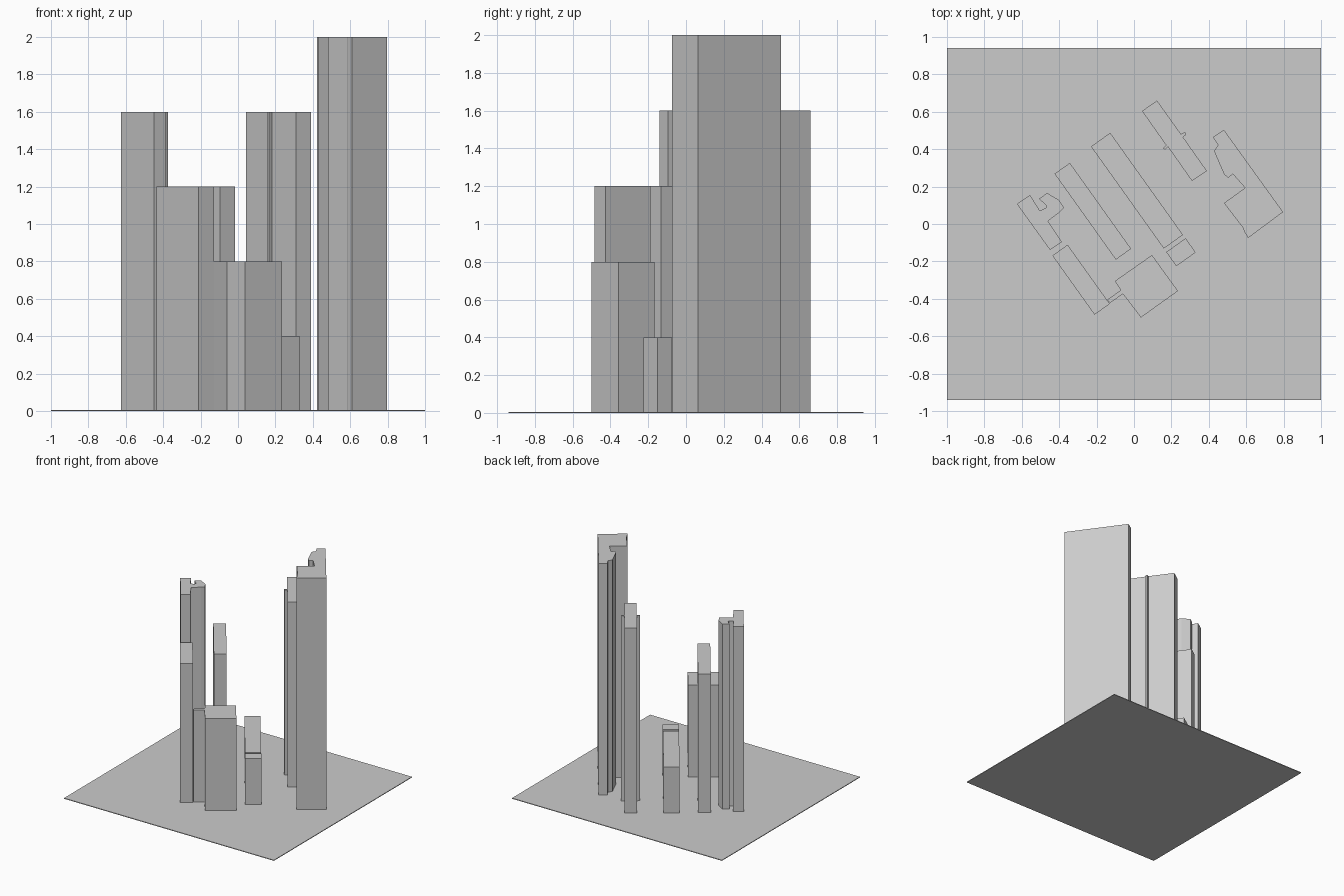
import bpy
import bmesh
from math import radians
from mathutils import Matrix, Vector

old = bpy.data.objects.get("Cube")
if old:
    bpy.data.objects.remove(old, do_unlink=True)

# One plain grey for the whole city block
grey = bpy.data.materials.new("light_grey")
grey.use_nodes = True
colour = (0.6, 0.6, 0.6, 1)
grey.diffuse_color = colour
grey.node_tree.nodes["Principled BSDF"].inputs["Base Color"].default_value = colour

STREET_ANGLE = radians(-54.5)


def extrude_footprint(name, outline, height):
    """Raise a closed ground outline into a flat-topped solid."""
    bm = bmesh.new()
    base = bm.faces.new([bm.verts.new((x, y, 0)) for x, y in outline])
    raised = bmesh.ops.extrude_face_region(bm, geom=[base], use_keep_orig=True)
    top = [v for v in raised["geom"] if isinstance(v, bmesh.types.BMVert)]
    bmesh.ops.translate(bm, verts=top, vec=(0, 0, height))
    bmesh.ops.recalc_face_normals(bm, faces=bm.faces)
    mesh = bpy.data.meshes.new(name)
    bm.to_mesh(mesh)
    bm.free()
    mesh.materials.append(grey)
    obj = bpy.data.objects.new(name, mesh)
    bpy.context.scene.collection.objects.link(obj)
    return obj


def rectangle(centre, length, width, angle=STREET_ANGLE):
    """Four corners of a block whose length follows the street."""
    turn = Matrix.Rotation(angle, 2)
    corners = [(-1, -1), (1, -1), (1, 1), (-1, 1)]
    return [Vector(centre) + turn @ Vector((a * length / 2, b * width / 2))
            for a, b in corners]


# Ground sheet
extrude_footprint("ground_plate", rectangle((0, 0), 2, 1.88, 0), 0.006)

# Plain slab buildings
extrude_footprint("middle_slab", rectangle((-.22, .068), .564, .1), 1.2)
extrude_footprint("long_low_slab", rectangle((.016, .178), .67, .126), 0.4)
extrude_footprint("small_low_block", rectangle((.251, -.151), .093, .127), 0.4)
extrude_footprint("front_slab", rectangle((-.283, -.298), .388, .1), 1.2)

# Stepped hall joined to the front slab by a short link
extrude_footprint("front_hall", [
    (-.144, -.406), (-.07, -.353), (-.102, -.305), (.096, -.166),
    (.235, -.358), (.037, -.5), (-.059, -.374), (-.128, -.422)], 0.8)

# Hooked tower with a small court
extrude_footprint("hooked_tower", [
    (-.626, .107), (-.556, .155), (-.503, .07), (-.471, .086),
    (-.471, .102), (-.508, .134), (-.465, .166), (-.401, .128),
    (-.374, .086), (-.396, .064), (-.46, .016), (-.385, -.096),
    (-.449, -.139)], 1.6)

# Narrow tower with a stub on each long side
extrude_footprint("narrow_tower", [
    (.043, .604), (.123, .66), (.251, .481), (.273, .492),
    (.278, .476), (.262, .465), (.39, .283), (.31, .23),
    (.182, .412), (.166, .396), (.155, .406), (.171, .422)], 1.6)

# Tallest tower with a recessed inner side
extrude_footprint("tallest_tower", [
    (.422, .465), (.481, .503), (.797, .064), (.61, -.075),
    (.588, -.037), (.583, -.021), (.481, .112), (.594, .193),
    (.529, .267), (.503, .246), (.481, .267), (.428, .39),
    (.449, .422)], 2)
